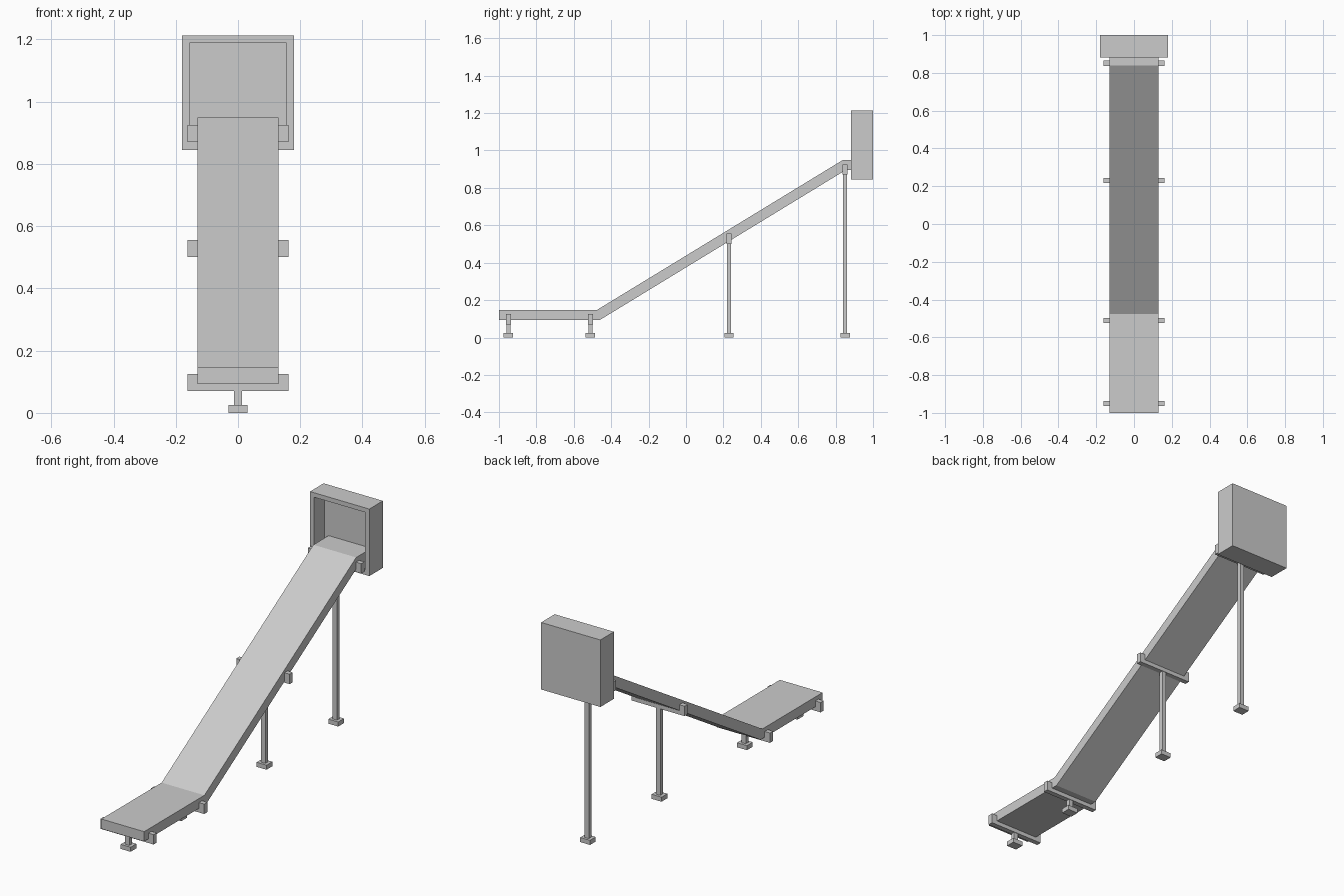
import bpy
import bmesh

cube = bpy.data.objects.get("Cube")
if cube:
    bpy.data.objects.remove(cube, do_unlink=True)

# Single plain grey
grey = bpy.data.materials.new("light_grey")
grey.use_nodes = True
grey.diffuse_color = (0.6, 0.6, 0.6, 1)
grey.node_tree.nodes["Principled BSDF"].inputs["Base Color"].default_value = (0.6, 0.6, 0.6, 1)


def finish(name, bm):
    bmesh.ops.recalc_face_normals(bm, faces=bm.faces)
    mesh = bpy.data.meshes.new(name)
    bm.to_mesh(mesh)
    bm.free()
    mesh.materials.append(grey)
    obj = bpy.data.objects.new(name, mesh)
    bpy.context.collection.objects.link(obj)
    return obj


def box_bmesh(x, y, z):
    """Box from (min, max) ranges."""
    bm = bmesh.new()
    bmesh.ops.create_cube(bm, size=1)
    for v in bm.verts:
        v.co = [r[0] if c < 0 else r[1] for c, r in zip(v.co, (x, y, z))]
    return bm


def extrude(name, points, axis, start, end):
    """Extrude a flat outline along axis x (points are y, z) or y (points are x, z)."""
    bm = bmesh.new()
    place = (lambda a, b: (start, a, b)) if axis == "x" else (lambda a, b: (a, start, b))
    face = bm.faces.new([bm.verts.new(place(a, b)) for a, b in points])
    out = bmesh.ops.extrude_face_region(bm, geom=[face])["geom"]
    move = (end - start, 0, 0) if axis == "x" else (0, end - start, 0)
    bmesh.ops.translate(bm, vec=move, verts=[g for g in out if isinstance(g, bmesh.types.BMVert)])
    return finish(name, bm)


# Sloped bed with flat ends
bed = [(-1, 0.147), (-0.477, 0.147), (0.84, 0.95), (0.972, 0.95),
       (0.972, 0.896), (0.855, 0.896), (-0.462, 0.093), (-1, 0.093)]
extrude("slide_bed", bed, "x", -0.13, 0.13)

# Housing at the top, hollowed from the front
bm = box_bmesh((-0.18, 0.18), (0.882, 1.0), (0.845, 1.213))
bm.normal_update()
front = min(bm.faces, key=lambda f: f.calc_center_median().y)
bmesh.ops.inset_region(bm, faces=[front], thickness=0.035)
pushed = bmesh.ops.extrude_face_region(bm, geom=[front])["geom"]
bmesh.ops.translate(bm, vec=(0, 0.09, 0), verts=[g for g in pushed if isinstance(g, bmesh.types.BMVert)])
if front.is_valid:
    bmesh.ops.delete(bm, geom=[front], context="FACES_ONLY")
finish("top_housing", bm)

# Supports: U-shaped cradle, post and foot
supports = {"front": (-0.95, 0.071), "lower": (-0.511, 0.071),
            "middle": (0.23, 0.501), "upper": (0.851, 0.871)}
for place, (y, z) in supports.items():
    top, floor = z + 0.054, z + 0.022
    cradle = [(-0.162, z), (0.162, z), (0.162, top), (0.13, top),
              (0.13, floor), (-0.13, floor), (-0.13, top), (-0.162, top)]
    extrude(place + "_cradle", cradle, "y", y - 0.0135, y + 0.0135)
    finish(place + "_post", box_bmesh((-0.013, 0.013), (y - 0.011, y + 0.011), (0.02, z + 0.005)))
    finish(place + "_foot", box_bmesh((-0.03, 0.03), (y - 0.025, y + 0.025), (0, 0.025)))
